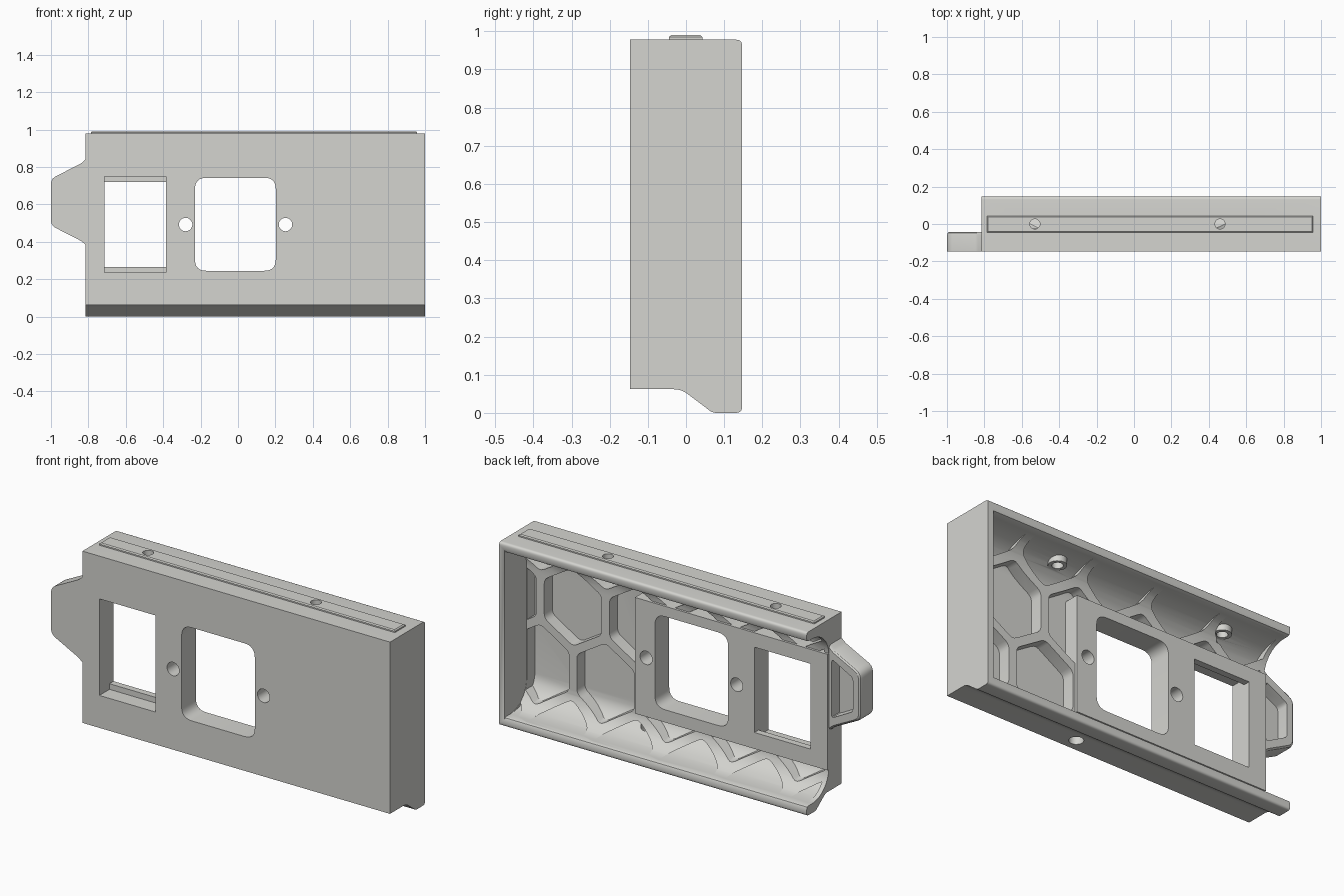
import bpy, bmesh, math
from mathutils import Vector

if "Cube" in bpy.data.objects:
    bpy.data.objects.remove(bpy.data.objects["Cube"])

grey = bpy.data.materials.new("warm_grey")
grey.diffuse_color = (0.66, 0.66, 0.63, 1)
grey.use_nodes = True
grey.node_tree.nodes["Principled BSDF"].inputs["Base Color"].default_value = grey.diffuse_color


def rounded(pts, radii, seg=5):
    """Round the corners of a closed 2D outline with quadratic arcs."""
    if not isinstance(radii, (list, tuple)):
        radii = [radii] * len(pts)
    out = []
    for i, p in enumerate(pts):
        p, a, b = Vector(p), Vector(pts[i - 1]), Vector(pts[(i + 1) % len(pts)])
        r = radii[i]
        if r == 0:
            out.append(tuple(p))
            continue
        s, e = p + (a - p).normalized() * r, p + (b - p).normalized() * r
        for k in range(seg + 1):
            t = k / seg
            out.append(tuple(s * (1 - t) ** 2 + p * 2 * t * (1 - t) + e * t * t))
    return out


def prism(name, outlines, axis, layers, pivot=(0, 0)):
    """Extrude 2D outlines along an axis: x takes (y,z), y takes (x,z), z takes (x,y).
    Each layer is a position, or (position, scale about the pivot)."""
    put = {"x": lambda u, v, w: (w, u, v),
           "y": lambda u, v, w: (u, w, v),
           "z": lambda u, v, w: (u, v, w)}[axis]
    bm = bmesh.new()
    for pts in outlines:
        rings = []
        for layer in layers:
            w, s = layer if isinstance(layer, tuple) else (layer, 1)
            rings.append([bm.verts.new(put(pivot[0] + (u - pivot[0]) * s,
                                           pivot[1] + (v - pivot[1]) * s, w)) for u, v in pts])
        bm.faces.new(rings[0])
        bm.faces.new(rings[-1])
        for a, b in zip(rings, rings[1:]):
            for i in range(len(a)):
                j = (i + 1) % len(a)
                bm.faces.new((a[i], a[j], b[j], b[i]))
    bmesh.ops.recalc_face_normals(bm, faces=bm.faces)
    me = bpy.data.meshes.new(name)
    bm.to_mesh(me)
    bm.free()
    me.materials.append(grey)
    ob = bpy.data.objects.new(name, me)
    bpy.context.collection.objects.link(ob)
    return ob


def rect(u0, v0, u1, v1):
    return [(u0, v0), (u1, v0), (u1, v1), (u0, v1)]


def circle(u, v, r, n=24):
    return [(u + r * math.cos(2 * math.pi * k / n), v + r * math.sin(2 * math.pi * k / n))
            for k in range(n)]


def combine(ob, tool, op):
    """Apply a boolean and remove the helper."""
    m = ob.modifiers.new("bool", "BOOLEAN")
    m.operation, m.object, m.solver = op, tool, "EXACT"
    bpy.context.view_layer.update()
    dg = bpy.context.evaluated_depsgraph_get()
    me = bpy.data.meshes.new_from_object(ob.evaluated_get(dg))
    ob.modifiers.clear()
    ob.data = me
    bpy.data.objects.remove(tool)


L, R, F, B = -0.815, 1.0, -0.147, 0.147
RIB, FLOOR, BLOCK = -0.04, -0.108, -0.027
X_SCREWS = (-0.53, 0.46)

# Housing: side profile with a stepped underside, rounded at the back
side = rounded([(F, 0.062), (-0.012, 0.062), (0.07, 0), (B, 0), (B, 0.978), (F, 0.978)],
               [0, 0.02, 0.01, 0.016, 0.016, 0])
body = prism("panel_housing", [side], "x", (L, R))

# Hollow back with coved top and bottom, open at the left end
r, z0, z1 = 0.14, 0.05, 0.928


def coves(floor):
    """Quarter-round coves running from the rims down to a floor depth."""
    ry = RIB + r - floor
    arc = [(math.sin(t), math.cos(t)) for t in (math.pi / 2 * k / 10 for k in range(11))]
    return ([(RIB + r - ry * s, z0 + r - r * c) for s, c in arc]
            + [(RIB + r - ry * s, z1 - r + r * c) for s, c in reversed(arc)])


cavity = ([(0.3, z0 - 0.015), (B, z0 - 0.015), (B - 0.005, z0 - 0.004), (B - 0.016, z0)] + coves(RIB)
          + [(B - 0.016, z1), (B - 0.005, z1 + 0.004), (B, z1 + 0.015), (0.3, z1 + 0.015)])
combine(body, prism("cavity_cutter", [cavity], "x", (-1.2, 0.968)), "DIFFERENCE")

# Honeycomb pockets, trimmed to a deeper coved shape inside the walls
W = 0.385
hexes = []
for row in range(4):
    cz = 0.99 - 0.35 * row
    for col in range(-1, 6):
        cx = 0.8875 - W * col - (W / 2 if row % 2 else 0)
        corners = [(cx + 0.196 * math.sin(math.pi / 3 * k), cz + 0.208 * math.cos(math.pi / 3 * k))
                   for k in range(6)]
        hexes.append(rounded(corners, 0.025, 3))
cells = prism("honeycomb_cutter", hexes, "y", (-0.2, 0.4))
scoop = [(0.3, z0)] + coves(FLOOR) + [(0.3, z1)]
combine(cells, prism("trim", [scoop], "x", (-0.79, 0.967)), "INTERSECT")
combine(body, cells, "DIFFERENCE")

# Raised mounting block behind the openings
combine(body, prism("mount_block", [rect(L, 0.178, 0.32, 0.797)], "y", (-0.125, BLOCK)), "UNION")

# Screw bosses under the top wall and screw holes through it
for x in X_SCREWS:
    combine(body, prism("boss", [circle(x, 0, 0.045)], "z", (0.89, 0.95)), "UNION")

# Port opening with rear lips, square opening, and screw holes
combine(body, prism("port_front", [rect(-0.715, 0.235, -0.385, 0.75)], "y", (-0.3, -0.062)), "DIFFERENCE")
combine(body, prism("port_rear", [rect(-0.715, 0.265, -0.385, 0.72)], "y", (-0.1, 0.3)), "DIFFERENCE")
square = rounded(rect(-0.23, 0.245, 0.202, 0.742), 0.06, 6)
combine(body, prism("square_cutter", [square], "y", (-0.3, 0.3)), "DIFFERENCE")
combine(body, prism("screw_cutter", [circle(-0.28, 0.492, 0.036), circle(0.254, 0.492, 0.036)],
                    "y", (-0.3, 0.3)), "DIFFERENCE")
combine(body, prism("bottom_hole", [circle(0.28, -0.08, 0.035)], "z", (-0.1, 0.16)), "DIFFERENCE")

# Raised strip on the top, tapered at its upper edge
rail = prism("top_rail", [rect(-0.787, -0.045, 0.957, 0.043)], "z", (0.97, 0.985, 0.99))
for v in rail.data.vertices:
    if v.co.z > 0.987:
        v.co.x += 0.006 if v.co.x < 0 else -0.006
        v.co.y += 0.006 if v.co.y < 0 else -0.006
for ob, bottom in ((body, 0.85), (rail, 0.9)):
    combine(ob, prism("top_screw_cutter", [circle(x, 0, 0.027) for x in X_SCREWS], "z", (bottom, 1.2)),
            "DIFFERENCE")

# Side tab with a softened rear edge and a hollow back
tab_outline = rounded([(L, 0.385), (-0.84, 0.405), (-1, 0.487), (-1, 0.737), (-0.84, 0.818), (L, 0.84)],
                      [0, 0.01, 0.03, 0.03, 0.01, 0])
tab = prism("side_tab", [tab_outline], "y", ((F, 1), (-0.06, 1), (-0.048, 0.98), (-0.042, 0.94)),
            (L, 0.612))
pocket = rounded([(-0.83, 0.455), (-0.955, 0.522), (-0.955, 0.702), (-0.83, 0.77)], 0.015, 3)
combine(tab, prism("tab_pocket", [pocket], "y", (FLOOR, 0.2)), "DIFFERENCE")

# Smooth curved surfaces, keep corners sharp
for ob in (body, rail, tab):
    bpy.ops.object.select_all(action="DESELECT")
    ob.select_set(True)
    bpy.context.view_layer.objects.active = ob
    bpy.ops.object.shade_smooth_by_angle(angle=math.radians(30))
